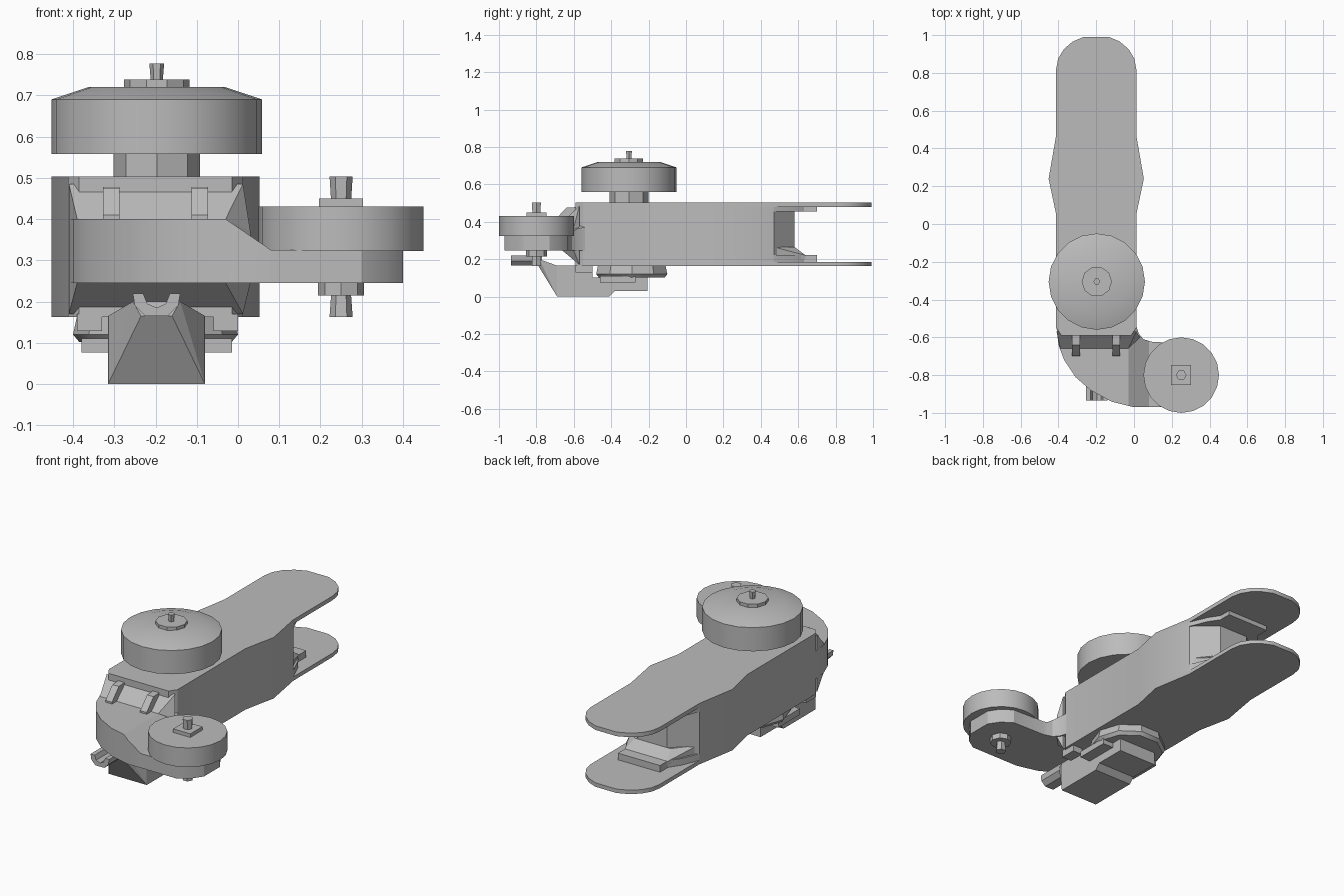
import bpy
import bmesh
from math import pi, cos, sin, radians

cube = bpy.data.objects.get("Cube")
if cube:
    bpy.data.objects.remove(cube, do_unlink=True)

grey = bpy.data.materials.new("plain grey")
grey.use_nodes = True
COLOR = (0.5, 0.5, 0.5, 1)
grey.diffuse_color = COLOR
grey.node_tree.nodes["Principled BSDF"].inputs["Base Color"].default_value = COLOR

MID = -0.2          # centre line of the arm
WHEEL = (0.25, -0.8)  # axis of the side wheel


def finish(bm, name, smooth=True):
    bmesh.ops.recalc_face_normals(bm, faces=bm.faces)
    mesh = bpy.data.meshes.new(name)
    bm.to_mesh(mesh)
    bm.free()
    mesh.materials.append(grey)
    ob = bpy.data.objects.new(name, mesh)
    bpy.context.collection.objects.link(ob)
    if smooth:
        bpy.ops.object.select_all(action="DESELECT")
        ob.select_set(True)
        bpy.context.view_layer.objects.active = ob
        bpy.ops.object.shade_smooth_by_angle(angle=radians(30))
    return ob


def prism(outline, z0, z1):
    """Extrude a flat outline from z0 to z1."""
    bm = bmesh.new()
    face = bm.faces.new([bm.verts.new((x, y, z0)) for x, y in outline])
    new = bmesh.ops.extrude_face_region(bm, geom=[face])["geom"]
    for v in new:
        if isinstance(v, bmesh.types.BMVert):
            v.co.z = z1
    return bm


def side_prism(profile, x0, x1, name):
    """Extrude a (y, z) profile across x."""
    bm = prism(profile, x0, x1)
    for v in bm.verts:
        v.co = (v.co.z, v.co.x, v.co.y)
    return finish(bm, name, False)


def hull(points, name):
    bm = bmesh.new()
    for p in points:
        bm.verts.new(p)
    bmesh.ops.convex_hull(bm, input=bm.verts)
    bmesh.ops.dissolve_limit(bm, angle_limit=0.01, verts=bm.verts, edges=bm.edges)
    return finish(bm, name, False)


def box(x0, x1, y0, y1, z0, z1, name):
    return finish(prism([(x0, y0), (x1, y0), (x1, y1), (x0, y1)], z0, z1), name, False)


def lathe(profile, cx, cy, sides, name):
    """Stack of rings from (radius, z) pairs, capped at both ends."""
    bm = bmesh.new()
    rings = []
    for r, z in profile:
        rings.append([bm.verts.new((cx + r * cos(2 * pi * i / sides),
                                    cy + r * sin(2 * pi * i / sides), z))
                      for i in range(sides)])
    for a, b in zip(rings, rings[1:]):
        for i in range(sides):
            j = (i + 1) % sides
            bm.faces.new((a[i], a[j], b[j], b[i]))
    bm.faces.new(rings[0])
    bm.faces.new(rings[-1])
    return finish(bm, name)


def mirrored(half):
    """Half outline as (distance from centre line, y), mirrored about the centre line."""
    return [(MID + d, y) for d, y in half] + [(MID - d, y) for d, y in reversed(half)]


# Arm: two long plates with a solid core between them
flank = [(0.185, -0.59), (0.212, -0.55), (0.212, 0.05), (0.252, 0.24), (0.212, 0.47)]
tip = [(0.212 * cos(a * pi / 10), 0.82 + 0.18 * sin(a * pi / 10)) for a in range(5)]
finish(prism(mirrored(flank + tip), 0.48, 0.503), "arm_top_plate")
finish(prism(mirrored(flank + tip), 0.163, 0.185), "arm_bottom_plate")
finish(prism(mirrored(flank + [(0.09, 0.58)]), 0.184, 0.481), "arm_core")

# Stops inside the fork
stop = [(0.212, 0.47), (0.17, 0.57), (0.13, 0.63), (0.13, 0.7)]
finish(prism(mirrored(stop), 0.455, 0.481), "fork_stop_top")
finish(prism(mirrored(stop), 0.184, 0.222), "fork_stop_bottom")
hull([(MID + s * d, y, z) for s in (-1, 1)
      for d, y, z in ((0.2, 0.47, 0.265), (0.2, 0.47, 0.2), (0.11, 0.58, 0.265),
                      (0.13, 0.64, 0.22), (0.13, 0.64, 0.2))], "fork_stop_ramp")

# Curved elbow, stepping down to the side wheel
elbow = [(-0.41, -0.55), (-0.4, -0.64), (-0.37, -0.72), (-0.31, -0.81), (-0.23, -0.88),
         (-0.12, -0.94), (0, -0.97), (0.3, -0.97), (0.36, -0.93), (0.4, -0.87),
         (0.4, -0.73), (0.36, -0.67), (0.3, -0.63), (0.1, -0.625), (0.05, -0.61),
         (0.025, -0.58), (0.012, -0.54)]
bm = prism(elbow, 0.245, 0.4)
START, RUN = -0.03, 0.11
for x in (START, START + RUN):
    bmesh.ops.bisect_plane(bm, geom=bm.verts[:] + bm.edges[:] + bm.faces[:],
                           plane_co=(x, 0, 0), plane_no=(1, 0, 0))
for v in bm.verts:
    if v.co.z > 0.39:
        v.co.z -= 0.075 * min(1, max(0, (v.co.x - START) / RUN))
finish(bm, "elbow")

# Sloped joint between arm and elbow, with two ribs
hull([(x, -0.57, z) for x in (-0.41, 0.012) for z in (0.17, 0.485)]
     + [(x, -0.66, z) for x in (-0.39, -0.03) for z in (0.245, 0.4)]
     + [(0.03, -0.6, z) for z in (0.245, 0.37)], "elbow_joint")
for side, x in (("right", -0.307), ("left", -0.093)):
    side_prism([(-0.56, 0.39), (-0.56, 0.48), (-0.64, 0.475), (-0.7, 0.41), (-0.7, 0.39)],
               x - 0.02, x + 0.02, side + "_rib")

# Side wheel with washers and bolts
lathe([(0.2, 0.323), (0.2, 0.43)], *WHEEL, 20, "side_wheel")
wx, wy = WHEEL
box(wx - 0.053, wx + 0.053, wy - 0.053, wy + 0.053, 0.429, 0.45, "side_wheel_washer")
lathe([(0.024, 0.44), (0.028, 0.503)], *WHEEL, 6, "side_wheel_bolt")
lathe([(0.056, 0.215), (0.056, 0.25)], *WHEEL, 8, "side_wheel_nut")
lathe([(0.028, 0.163), (0.024, 0.22)], *WHEEL, 6, "side_wheel_lower_bolt")

# Large wheel on top
HUB = (-0.197, -0.305)
lathe([(0.105, 0.5), (0.105, 0.565)], *HUB, 8, "top_wheel_neck")
lathe([(0.255, 0.558), (0.255, 0.69), (0.165, 0.72)], *HUB, 20, "top_wheel")
lathe([(0.08, 0.718), (0.08, 0.738)], *HUB, 10, "top_wheel_cap")
lathe([(0.014, 0.73), (0.018, 0.777)], *HUB, 6, "top_wheel_bolt")

# Mount under the arm
lathe([(0.19, 0.166), (0.2, 0.12), (0.185, 0.102)], MID, -0.29, 10, "under_mount")
box(-0.38, -0.015, -0.46, -0.27, 0.076, 0.11, "under_mount_bar")
for side, x in (("right", -0.36), ("left", -0.03)):
    box(x - 0.03, x + 0.03, -0.59, -0.5, 0.128, 0.17, side + "_under_lug")

# Hanging block with a tapered nose and an open spout
X0, X1 = -0.315, -0.08
side_prism([(-0.69, 0), (-0.41, 0), (-0.38, 0.03), (-0.207, 0.03), (-0.207, 0.103),
            (-0.5, 0.103), (-0.5, 0.165), (-0.69, 0.165)], X0, X1, "hanging_block")
hull([(x, -0.689, z) for x in (X0, X1) for z in (0, 0.165)]
     + [(x, -0.785, 0.2) for x in (-0.255, -0.14)]
     + [(x, -0.79, 0.165) for x in (-0.235, -0.16)], "block_nose")
outer = [(-0.255, 0.22), (-0.25, 0.19), (-0.225, 0.165), (-0.17, 0.165), (-0.145, 0.19), (-0.14, 0.22)]
inner = [(-0.165, 0.22), (-0.175, 0.195), (-0.197, 0.185), (-0.22, 0.195), (-0.23, 0.22)]
bm = prism(outer + inner, -0.935, -0.77)
for v in bm.verts:
    v.co = (v.co.x, v.co.z, v.co.y)
finish(bm, "spout", False)
